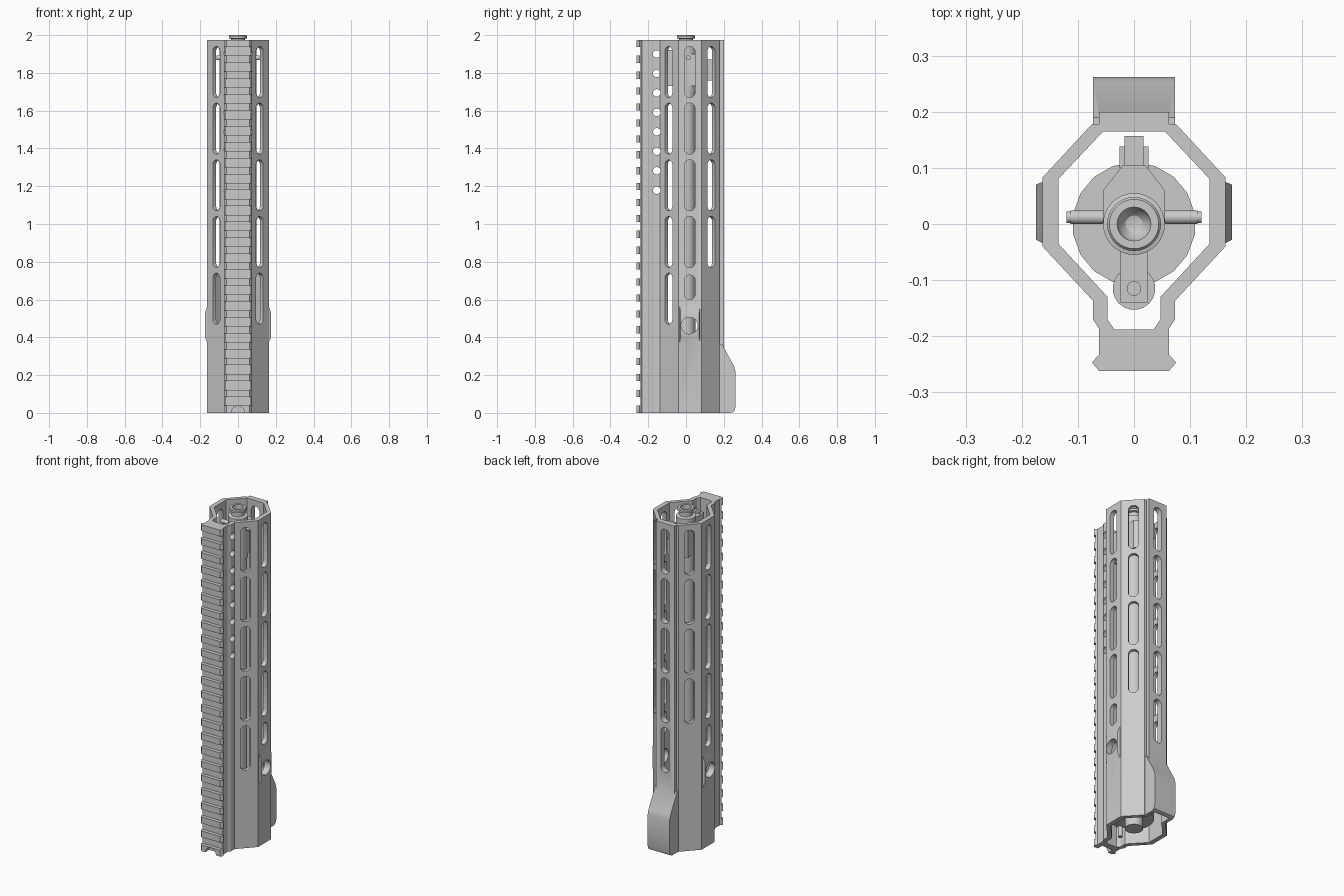
import bpy, bmesh
from math import pi, cos, sin
from mathutils import Vector

cube = bpy.data.objects.get("Cube")
if cube:
    bpy.data.objects.remove(cube, do_unlink=True)

X, Y, Z = Vector((1, 0, 0)), Vector((0, 1, 0)), Vector((0, 0, 1))
TOP = 1.975


def prism(bm, pts, origin, u, v, n, d0, d1):
    """Extrude a 2D outline lying in the plane (u, v) along n from d0 to d1."""
    o = Vector(origin)
    a, b = [[bm.verts.new(o + u * p + v * q + n * d) for p, q in pts] for d in (d0, d1)]
    bm.faces.new(a)
    bm.faces.new(b[::-1])
    for i in range(len(a)):
        j = (i + 1) % len(a)
        bm.faces.new((a[i], b[i], b[j], a[j]))


def capsule(r, half=0.0, n=10):
    """Round-ended slot outline; a circle when half is zero."""
    pts = []
    for side in (1, -1):
        for i in range(n):
            t = (i + 0.5) * pi / n
            pts.append((side * r * cos(t), side * (half + r * sin(t))))
    return pts


def mirrored(half):
    return half + [(-x, y) for x, y in reversed(half)]


def box(w, y0, y1):
    return [(-w, y0), (w, y0), (w, y1), (-w, y1)]


def make(name, bm, smooth=True):
    bmesh.ops.recalc_face_normals(bm, faces=bm.faces)
    me = bpy.data.meshes.new(name)
    bm.to_mesh(me)
    bm.free()
    ob = bpy.data.objects.new(name, me)
    bpy.context.collection.objects.link(ob)
    if smooth:
        shade(ob)
    return ob


def shade(ob):
    bpy.ops.object.select_all(action='DESELECT')
    ob.select_set(True)
    bpy.context.view_layer.objects.active = ob
    bpy.ops.object.shade_smooth_by_angle(angle=pi / 6)


def combine(ob, tool, operation):
    """Apply a boolean and discard the helper."""
    tool.hide_render = True
    mod = ob.modifiers.new("boolean", 'BOOLEAN')
    mod.object, mod.operation, mod.solver = tool, operation, 'EXACT'
    bpy.ops.object.select_all(action='DESELECT')
    ob.select_set(True)
    bpy.context.view_layer.objects.active = ob
    bpy.ops.object.modifier_apply(modifier=mod.name)
    bpy.data.objects.remove(tool, do_unlink=True)


def lathe(bm, profile, steps=32):
    verts = [bm.verts.new((r, 0, z)) for r, z in profile]
    edges = [bm.edges.new(pair) for pair in zip(verts, verts[1:])]
    bmesh.ops.spin(bm, geom=verts + edges, angle=2 * pi, steps=steps,
                   axis=Z, cent=(0, 0, 0), use_duplicate=False)
    bmesh.ops.remove_doubles(bm, verts=bm.verts, dist=0.0001)


# Handguard shell
outer = mirrored([(0.062, 0.2), (0.062, 0.178), (0.075, 0.178), (0.163, 0.083),
                  (0.163, -0.04), (0.073, -0.137), (0.073, -0.17), (0.062, -0.187),
                  (0.062, -0.233), (0.069, -0.24)])
inner = mirrored([(0.055, 0.165), (0.135, 0.08), (0.135, -0.035), (0.047, -0.13),
                  (0.047, -0.17), (0.035, -0.188)])
bm = bmesh.new()
prism(bm, outer, (0, 0, 0), X, Y, Z, 0, TOP)
handguard = make("handguard", bm, False)

# Rear lug and side bosses
lug = [(0.15, 0), (0.24, 0), (0.255, 0.008), (0.262, 0.03), (0.262, 0.22),
       (0.253, 0.25), (0.19, 0.365), (0.15, 0.365)]
bm = bmesh.new()
prism(bm, lug, (0, 0, 0), Y, Z, X, -0.073, 0.073)
combine(handguard, make("lug", bm, False), 'UNION')
for s in (1, -1):
    bm = bmesh.new()
    for x, ys, zs in ((0.15, (-0.04, 0.08), (0.34, 0.6)), (0.175, (-0.028, 0.07), (0.4, 0.53))):
        for y in ys:
            for z in zs:
                bm.verts.new((s * x, y, z))
    bmesh.ops.convex_hull(bm, input=bm.verts)
    combine(handguard, make("boss", bm, False), 'UNION')

# Hollow interior and lug cavity
bm = bmesh.new()
prism(bm, inner, (0, 0, 0), X, Y, Z, -0.1, 2.1)
combine(handguard, make("bore", bm, False), 'DIFFERENCE')
bm = bmesh.new()
cavity = [(0.1, -0.1), (0.235, -0.1), (0.235, 0.2), (0.165, 0.31), (0.1, 0.31)]
prism(bm, cavity, (0, 0, 0), Y, Z, X, -0.052, 0.052)
combine(handguard, make("cavity", bm, False), 'DIFFERENCE')

# Slots, socket holes and vent holes
bm = bmesh.new()
slot = capsule(0.028, 0.107)
walls = [((0, 0.18), (0, 1), 5)]
for s in (1, -1):
    walls += [((s * 0.15, 0.02), (s, 0), 4), ((s * 0.107, 0.125), (s, 0.95), 4),
              ((s * 0.107, -0.085), (s, -0.95), 5)]
for (x, y), normal, count in walls:
    n = Vector((*normal, 0)).normalized()
    for i in range(count):
        prism(bm, slot, (x, y, 1.805 - 0.3 * i), n.cross(Z), Z, n, -0.05, 0.05)
for s in (1, -1):
    prism(bm, capsule(0.028, 0.037), (s * 0.15, 0.02, 0.665), Y, Z, X, -0.05, 0.05)
    prism(bm, capsule(0.044), (s * 0.15, 0.018, 0.462), Y, Z, X, -0.05, 0.05)
for i in range(8):
    prism(bm, capsule(0.02), (0, -0.155, 1.9 - 0.103 * i), Y, Z, X, -0.1, 0.1)
combine(handguard, make("slots", bm, False), 'DIFFERENCE')


def notch():
    bm = bmesh.new()
    prism(bm, capsule(0.036), (0, 0, 0), X, Z, Y, -0.3, -0.225)
    return make("notch", bm, False)


# Accessory rail teeth
tooth = mirrored([(0.06, -0.23), (0.062, -0.233), (0.075, -0.247), (0.062, -0.262)])
bm = bmesh.new()
pitch = (TOP - 0.038) / 23
for i in range(24):
    prism(bm, tooth, (0, 0, i * pitch), X, Y, Z, 0, 0.038)
rail = make("rail_teeth", bm, False)
for ob in (handguard, rail):
    combine(ob, notch(), 'DIFFERENCE')
shade(handguard)

# Barrel with collar and muzzle bore
bm = bmesh.new()
lathe(bm, [(0, 0.02), (0.05, 0.02), (0.05, 1.7), (0.055, 1.7), (0.055, 1.95), (0.036, 1.955),
           (0.036, 1.98), (0.048, 1.983), (0.048, 1.995), (0.044, 2.0), (0.03, 2.0),
           (0.03, 1.93), (0.026, 1.915), (0.015, 1.904), (0, 1.9)])
make("barrel", bm)

# Barrel nut
bm = bmesh.new()
prism(bm, capsule(0.11, 0, 9), (0, 0, 0), X, Y, Z, 0.08, 0.35)
make("barrel_nut", bm, False)

# Gas tube and its rear flange
bm = bmesh.new()
prism(bm, capsule(0.013), (0, -0.115, 0), X, Y, Z, 0.02, 1.93)
prism(bm, capsule(0.038), (0, -0.115, 0), X, Y, Z, 0.1, 0.36)
make("gas_tube", bm)

# Gas block: tube seat, rear wedge and catch
bm = bmesh.new()
prism(bm, box(0.024, -0.14, -0.04), (0, 0, 0), X, Y, Z, 1.73, 1.92)
wedge = mirrored([(0.055, 0), (0.055, 0.06), (0.02, 0.105)])
prism(bm, wedge, (0, 0, 0), X, Y, Z, 1.73, 1.9)
prism(bm, box(0.017, 0.095, 0.157), (0, 0, 0), X, Y, Z, 1.77, 1.86)
for s in (1, -1):
    prism(bm, box(0.005, 0.1, 0.138), (s * 0.021, 0, 0), X, Y, Z, 1.76, 1.87)
make("gas_block", bm)

# Cross bar with rounded ends
bm = bmesh.new()
for r, half in ((0.01, 0.12), (0.0125, 0.113)):
    prism(bm, capsule(r), (0, 0.012, 1.88), Y, Z, X, -half, half)
make("cross_bar", bm)
